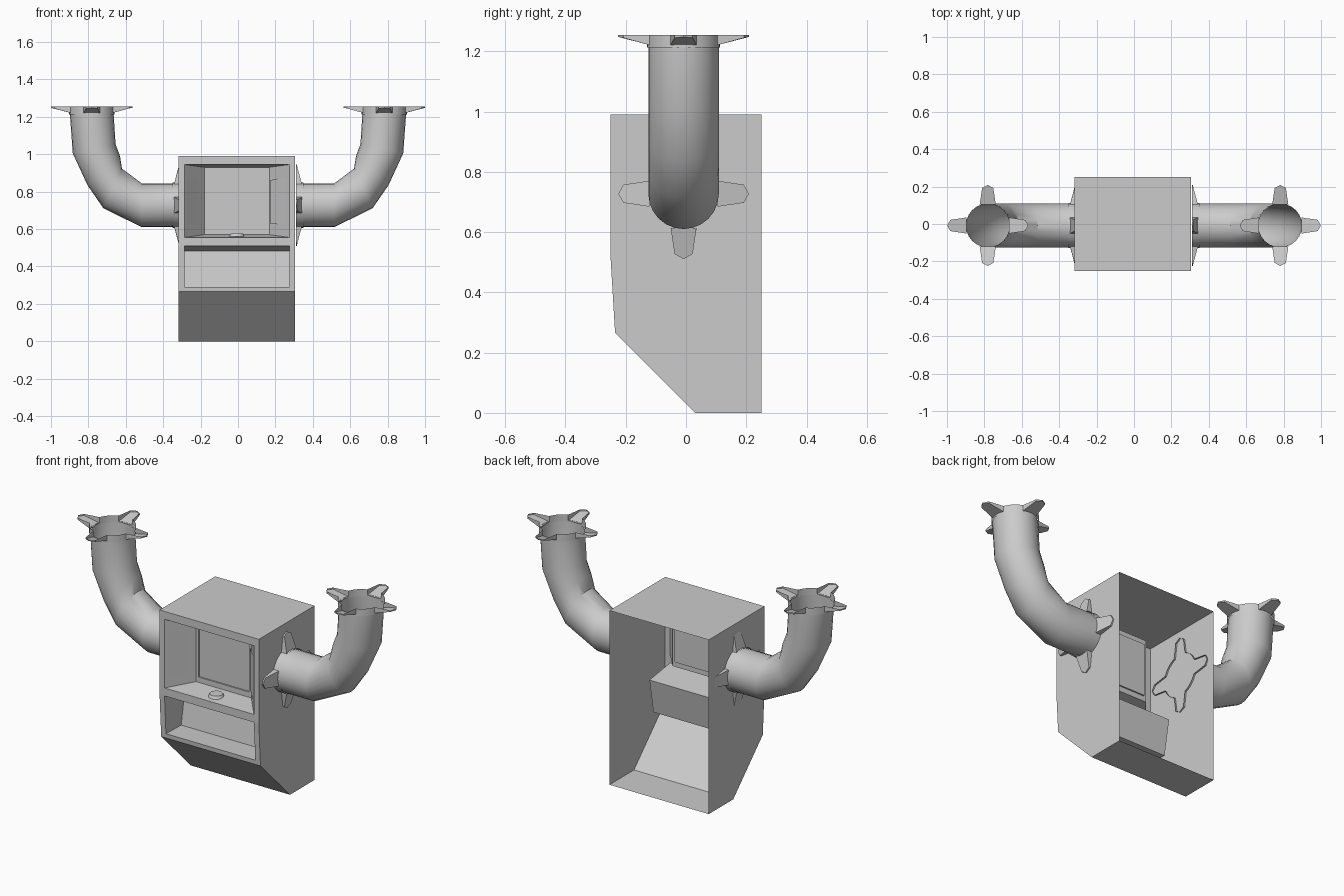
import bpy, bmesh, math
from mathutils import Vector

if "Cube" in bpy.data.objects:
    bpy.data.objects.remove(bpy.data.objects["Cube"])

CX = -0.006  # cabinet centre in x


def finish(name, bm, smooth=False):
    bmesh.ops.remove_doubles(bm, verts=bm.verts, dist=0.0004)
    bmesh.ops.recalc_face_normals(bm, faces=bm.faces)
    me = bpy.data.meshes.new(name)
    bm.to_mesh(me)
    bm.free()
    ob = bpy.data.objects.new(name, me)
    bpy.context.collection.objects.link(ob)
    if smooth:
        bpy.context.view_layer.objects.active = ob
        ob.select_set(True)
        bpy.ops.object.shade_smooth_by_angle(angle=math.radians(35))
        ob.select_set(False)
    return ob


def face(bm, pts):
    return bm.faces.new([bm.verts.new(p) for p in pts])


def bridge(bm, a, b):
    n = len(a)
    for i in range(n):
        j = (i + 1) % n
        face(bm, [a[i], a[j], b[j], b[i]])


def rect(hw, bottom, top):
    """Rectangle across x; bottom and top are (y, z)."""
    return [(CX - hw, *bottom), (CX + hw, *bottom), (CX + hw, *top), (CX - hw, *top)]


# Cabinet shell, open at the back
bm = bmesh.new()
W, IN = 0.312, 0.281
rows = [(-0.25, 0.99), (-0.25, 0.945), (-0.25, 0.555), (-0.25, 0.51),
        (-0.237, 0.29), (-0.235, 0.265)]
cols = [CX - W, CX - IN, CX + IN, CX + W]
for r in range(5):
    for c in range(3):
        if c == 1 and r in (1, 3):
            continue
        (y0, z0), (y1, z1) = rows[r], rows[r + 1]
        face(bm, [(cols[c], y1, z1), (cols[c + 1], y1, z1),
                  (cols[c + 1], y0, z0), (cols[c], y0, z0)])
outline = rows + [(0.03, 0), (0.25, 0), (0.25, 0.99)]
for x in (CX - W, CX + W):
    face(bm, [(x, y, z) for y, z in outline])
for a, b in ((5, 6), (6, 7), (8, 0)):
    face(bm, rect(W, outline[a], outline[b]))

# Screen recess with tapered walls and an inset screen
loops = [rect(IN, (-0.25, 0.555), (-0.25, 0.945)),
         rect(0.174, (-0.12, 0.57), (-0.12, 0.93)),
         rect(0.158, (-0.12, 0.6), (-0.12, 0.9)),
         rect(0.158, (-0.112, 0.6), (-0.112, 0.9))]
for a, b in zip(loops, loops[1:]):
    bridge(bm, a, b)
face(bm, loops[-1])

# Lower tray recess with a leaning back
mouth = rect(IN, (-0.237, 0.29), (-0.25, 0.51))
back = rect(IN, (-0.10, 0.287), (-0.065, 0.483))
bridge(bm, mouth, back)
face(bm, back)
finish("cabinet", bm)

# Thin panels on the recess side walls
for side, name in ((-1, "left_side_panel"), (1, "right_side_panel")):
    bm = bmesh.new()
    a = Vector((CX + side * 0.264, -0.232, 0))
    b = Vector((CX + side * (0.187 if side < 0 else 0.176), -0.135, 0))
    face(bm, [(p.x, p.y, z) for p, z in ((a, 0.62), (b, 0.63), (b, 0.86), (a, 0.88))])
    finish(name, bm)

# Round button on the recess floor
bm = bmesh.new()
bmesh.ops.create_cone(bm, cap_ends=True, segments=16, radius1=0.042, radius2=0.034, depth=0.016)
bmesh.ops.translate(bm, verts=bm.verts, vec=(CX, -0.186, 0.567))
finish("button", bm, True)

# Bent pipe: ring centres (x, z) and heading in degrees
PY, R, N = -0.008, 0.117, 24
path = [(0.345, 0.7275, 0), (0.515, 0.7275, 0), (0.67, 0.817, 25),
        (0.718, 0.913, 48), (0.769, 1.029, 78), (0.782, 1.217, 90)]


def pipe(s):
    bm = bmesh.new()
    rings = []
    for x, z, ang in path:
        a = math.radians(ang)
        ring = []
        for i in range(N):
            t = 2 * math.pi * i / N
            u, v = R * math.cos(t), R * math.sin(t)
            ring.append((s * (x - u * math.sin(a)), PY + v, z + u * math.cos(a)))
        rings.append(ring)
    for a, b in zip(rings, rings[1:]):
        bridge(bm, a, b)
    return bm


def flange(place):
    """Open star collar: four tapered fins around a short ring. place(u, v, t)."""
    bm = bmesh.new()
    base, top = [], []
    RC, H = 0.121, 0.041
    half = math.asin(0.043 / RC)
    for k in range(4):
        q = k * math.pi / 2
        fin = [(0.113, -0.043, 0.033), (0.2, -0.03, 0.009), (0.217, 0, 0.006),
               (0.2, 0.03, 0.009), (0.113, 0.043, 0.033)]
        cover = []
        for u, v, t in fin:
            x, y = u * math.cos(q) - v * math.sin(q), u * math.sin(q) + v * math.cos(q)
            base.append(place(x, y, 0))
            top.append(place(x, y, t))
            cover.append(top[-1])
        face(bm, cover)
        # Collar wall above the fin root
        low, high = [], []
        for i in range(5):
            a = q - half + 2 * half * i / 4
            x, y = RC * math.cos(a), RC * math.sin(a)
            low.append(place(x, y, 0.03))
            high.append(place(x, y, H))
        for i in range(4):
            face(bm, [low[i], low[i + 1], high[i + 1], high[i]])
        # Collar wall between fins
        for i in range(6):
            a0, a1 = [q + half + (math.pi / 2 - 2 * half) * j / 6 for j in (i, i + 1)]
            p0, p1 = [(RC * math.cos(a), RC * math.sin(a)) for a in (a0, a1)]
            face(bm, [place(*p0, 0), place(*p1, 0), place(*p1, H), place(*p0, H)])
    # Fin side and tip walls
    for k in range(4):
        for i in range(5 * k, 5 * k + 4):
            face(bm, [base[i], base[i + 1], top[i + 1], top[i]])
    return bm


for s, side in ((-1, "left"), (1, "right")):
    finish(side + "_pipe", pipe(s), True)
    finish(side + "_top_flange",
           flange(lambda u, v, t: (s * 0.782 + u, PY + v, 1.254 - t)), True)
    finish(side + "_wall_flange",
           flange(lambda u, v, t: (s * (0.309 + t), PY + u, 0.7275 + v)), True)
